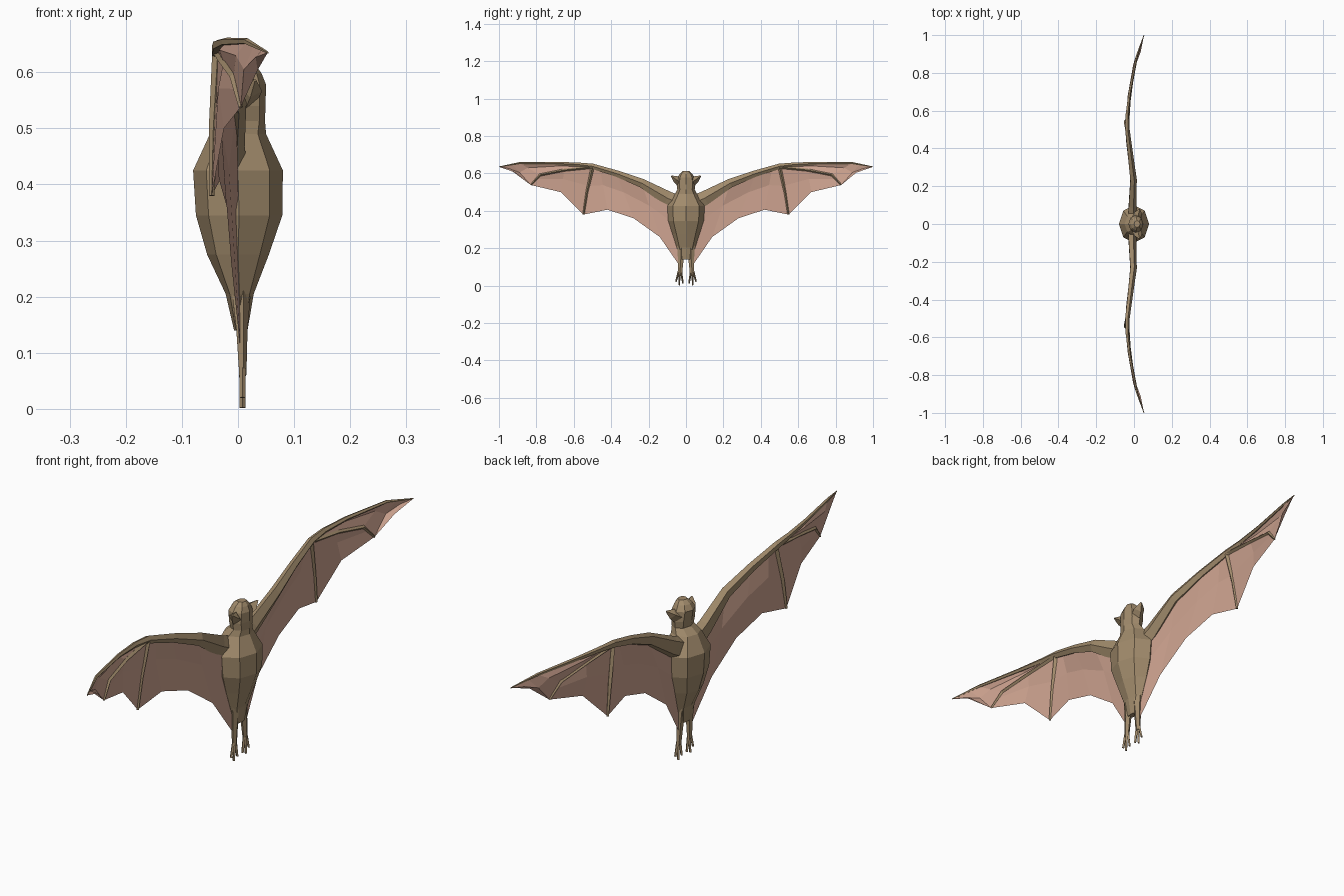
import bpy, bmesh, math
from mathutils import Vector


def material(name, col):
    m = bpy.data.materials.new(name)
    m.diffuse_color = (*col, 1)
    return m


FUR = material("fur", (0.36, 0.26, 0.15))
SKIN = material("wing_skin", (0.62, 0.37, 0.28))


def finish(name, bm, mat, fix=True):
    bmesh.ops.remove_doubles(bm, verts=bm.verts, dist=0.0002)
    if fix:
        bmesh.ops.recalc_face_normals(bm, faces=bm.faces)
    me = bpy.data.meshes.new(name)
    bm.to_mesh(me)
    bm.free()
    me.materials.append(mat)
    ob = bpy.data.objects.new(name, me)
    bpy.context.collection.objects.link(ob)
    return ob


def tube(name, rings, sides=5, upright=False):
    """Rings are (x, y, z, radius across x, radius across the other way)."""
    bm = bmesh.new()
    pts = [Vector(r[:3]) for r in rings]
    loops = []
    for i, r in enumerate(rings):
        d = pts[min(i + 1, len(pts) - 1)] - pts[max(i - 1, 0)]
        d = Vector((0, 0, 1)) if upright else d.normalized()
        u = Vector((1, 0, 0))
        u = (u - d * u.dot(d)).normalized()
        v = d.cross(u)
        loops.append([bm.verts.new(pts[i] + u * r[3] * math.cos(a) + v * r[4] * math.sin(a))
                      for a in (2 * math.pi * k / sides for k in range(sides))])
    for a, b in zip(loops, loops[1:]):
        for k in range(sides):
            n = (k + 1) % sides
            bm.faces.new((a[k], a[n], b[n], b[k]))
    bm.faces.new(loops[0][::-1])
    bm.faces.new(loops[-1])
    return finish(name, bm, FUR)


# body and head
tube("body", [(0.005, 0, 0.14, 0.012, 0.028), (0.003, 0, 0.205, 0.025, 0.05),
              (0, 0, 0.275, 0.055, 0.072), (0.002, 0, 0.345, 0.077, 0.095),
              (0, 0, 0.425, 0.08, 0.1), (0, 0, 0.49, 0.05, 0.058),
              (0.014, 0, 0.515, 0.034, 0.046)], 8, True)
tube("head", [(0.014, 0, 0.51, 0.034, 0.046), (0.012, 0, 0.54, 0.037, 0.05),
              (0.010, 0, 0.578, 0.040, 0.046), (0.012, 0, 0.598, 0.030, 0.033),
              (0.016, 0, 0.612, 0.016, 0.018)], 8, True)

# wing landmarks
WRIST = (-0.036, 0.5, 0.635)
F1 = (-0.047, 0.548, 0.38)
F2A, F2B, F2 = (-0.026, 0.65, 0.618), (-0.008, 0.78, 0.592), (0.005, 0.83, 0.538)
LEAD1, LEAD2, TIP = (-0.022, 0.7, 0.654), (0.015, 0.89, 0.655), (0.053, 1.0, 0.635)

# each panel is a row of (upper point, lower point) columns
PANELS = [
    [((0, 0.05, 0.46), (0.005, 0.03, 0.1)), ((-0.003, 0.235, 0.54), (-0.012, 0.14, 0.26)),
     ((-0.02, 0.37, 0.592), (-0.02, 0.28, 0.36)), ((-0.033, 0.46, 0.625), (-0.033, 0.42, 0.406)),
     (WRIST, F1)],
    [(WRIST, F1), (F2A, (-0.025, 0.67, 0.5)), (F2B, F2)],
    [(WRIST, WRIST), (LEAD1, F2A), (LEAD2, F2B), ((0.03, 0.93, 0.65), F2),
     ((0.045, 0.975, 0.642), (0.035, 0.91, 0.604)), (TIP, TIP)],
]


def side(p, s):
    return (p[0], p[1] * s, *p[2:])


def bone(name, s, rows, sides=5):
    tube(name, [side(r, s) for r in rows], sides)


for s, tag in ((1, "right"), (-1, "left")):
    # thin skin, slightly cupped
    bm = bmesh.new()
    for panel in PANELS:
        cols = []
        for i, (a, b) in enumerate(panel):
            a, b = Vector(side(a, s)), Vector(side(b, s))
            cup = 0.01 if 0 < i < len(panel) - 1 else 0
            cols.append([bm.verts.new(a.lerp(b, t) + Vector((-cup * 4 * t * (1 - t), 0, 0)))
                         for t in (0, 0.4, 1)])
        for c, d in zip(cols, cols[1:]):
            for j in range(2):
                q = (c[j], c[j + 1], d[j + 1], d[j])
                bm.faces.new(q if s > 0 else q[::-1])
    bmesh.ops.dissolve_degenerate(bm, dist=0.0002, edges=bm.edges)
    finish(tag + "_wing_skin", bm, SKIN, False)

    # arm and leading finger
    bone(tag + "_arm", s, [(-0.01, 0.04, 0.44, 0.025, 0.045), (-0.01, 0.1, 0.468, 0.022, 0.04),
                           (-0.004, 0.235, 0.547, 0.019, 0.025), (-0.02, 0.37, 0.599, 0.015, 0.018),
                           (-0.036, 0.5, 0.638, 0.013, 0.015), (-0.036, 0.58, 0.648, 0.01, 0.011),
                           (*LEAD1, 0.008, 0.008), (*LEAD2, 0.006, 0.006), (*TIP, 0.002, 0.002)])
    # inner fingers
    bone(tag + "_finger_1", s, [(*WRIST, 0.01, 0.01), (-0.044, 0.53, 0.5, 0.008, 0.009),
                                (*F1, 0.005, 0.005)], 4)
    bone(tag + "_finger_2", s, [(*WRIST, 0.009, 0.009), (*F2A, 0.008, 0.007),
                                (*F2B, 0.007, 0.007), (*F2, 0.004, 0.004)], 4)
    # ear
    bone(tag + "_ear", s, [(0.012, 0.03, 0.553, 0.024, 0.026), (0.022, 0.056, 0.57, 0.022, 0.018),
                           (0.03, 0.078, 0.586, 0.003, 0.003)], 4)
    # leg and toes
    bone(tag + "_leg", s, [(0.004, 0.025, 0.22, 0.02, 0.024), (0.006, 0.028, 0.14, 0.011, 0.016),
                           (0.008, 0.033, 0.06, 0.007, 0.012)])
    for i, (ty, tz) in enumerate(((0.016, 0.012), (0.037, 0.002), (0.054, 0.02))):
        bone(f"{tag}_toe_{i + 1}", s, [(0.008, 0.026 + 0.007 * i, 0.072, 0.006, 0.006),
                                       (0.008, ty, tz, 0.005, 0.004)], 4)
